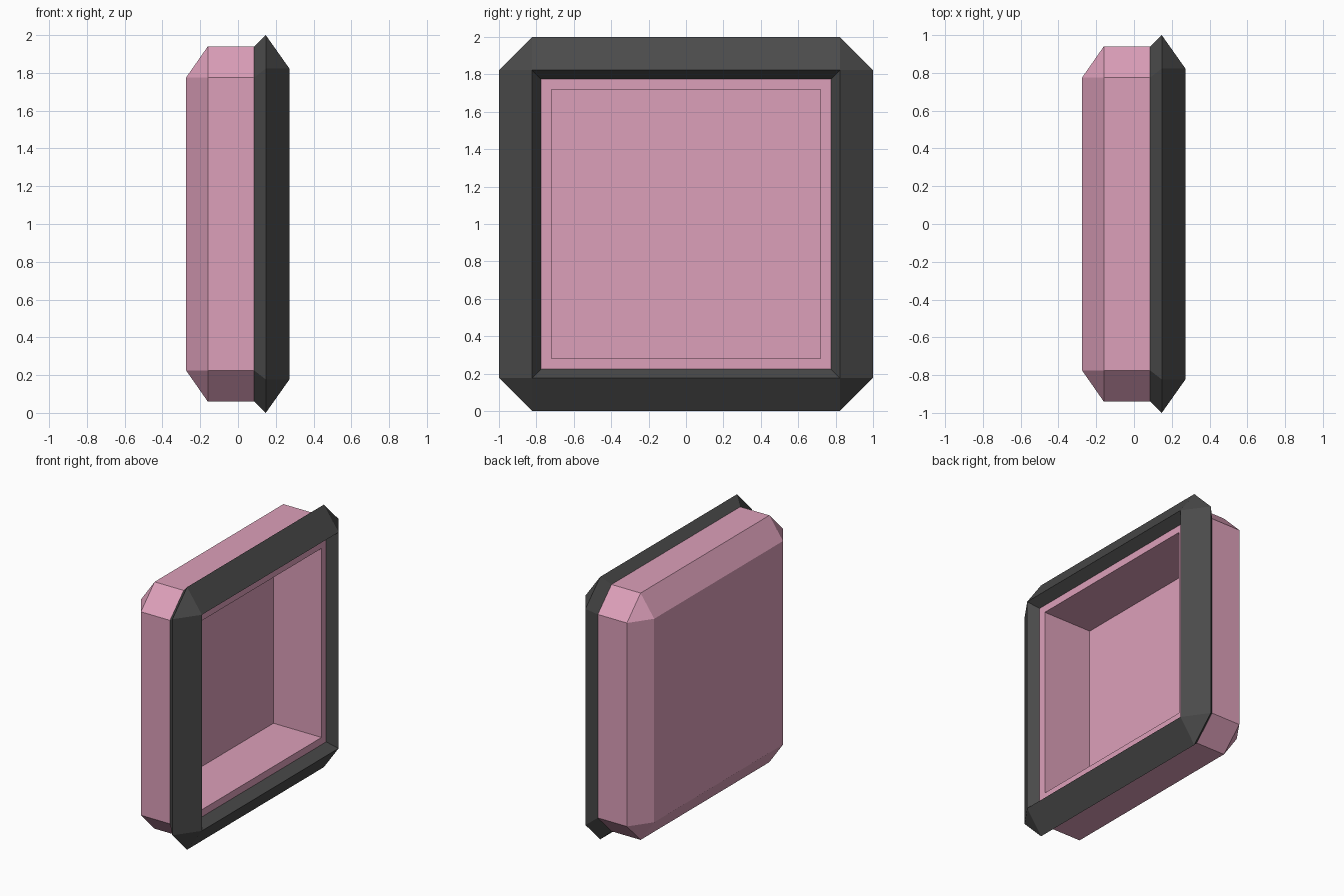
import bpy, bmesh

if "Cube" in bpy.data.objects:
    bpy.data.objects.remove(bpy.data.objects["Cube"])


def material(name, rgb):
    m = bpy.data.materials.new(name)
    m.diffuse_color = (*rgb, 1)
    m.use_nodes = True
    m.node_tree.nodes["Principled BSDF"].inputs["Base Color"].default_value = m.diffuse_color
    return m


def ring(bm, x, a, b):
    """Square with cut corners, a = half width, b = half length of straight side."""
    pts = [(a, -b), (a, b), (b, a), (-b, a), (-a, b), (-a, -b), (-b, -a), (b, -a)]
    return [bm.verts.new((x, y, z + 1)) for y, z in pts]


def loft(name, profile, mat, cap_start=False, cap_end=False):
    """Skin rings (x, a, b) in order; a == b gives a plain square."""
    bm = bmesh.new()
    rings = [ring(bm, *p) for p in profile]
    for r, s in zip(rings, rings[1:]):
        for i in range(8):
            j = (i + 1) % 8
            bm.faces.new((r[i], r[j], s[j], s[i]))
    if cap_start:
        bm.faces.new(rings[0][::-1])
    if cap_end:
        bm.faces.new(rings[-1])
    bmesh.ops.remove_doubles(bm, verts=bm.verts[:], dist=1e-4)
    me = bpy.data.meshes.new(name)
    bm.to_mesh(me)
    bm.free()
    me.materials.append(mat)
    ob = bpy.data.objects.new(name, me)
    bpy.context.collection.objects.link(ob)
    return ob


pink = material("pink", (0.72, 0.35, 0.49))
dark = material("dark", (0.07, 0.07, 0.07))

# Outer case with bevelled back
loft("case_shell", [(-0.275, 0.775, 0.775), (-0.16, 0.94, 0.775),
                    (0.085, 0.94, 0.775)], pink, cap_start=True)

# Dark faceted rim around the opening
loft("front_frame", [(0.085, 0.94, 0.775), (0.147, 1.0, 0.823),
                     (0.272, 0.823, 0.823), (0.2, 0.775, 0.775)], dark)

# Narrow lip and open recess
loft("inner_tray", [(0.2, 0.775, 0.775), (0.2, 0.72, 0.72),
                    (-0.205, 0.72, 0.72)], pink, cap_end=True)
